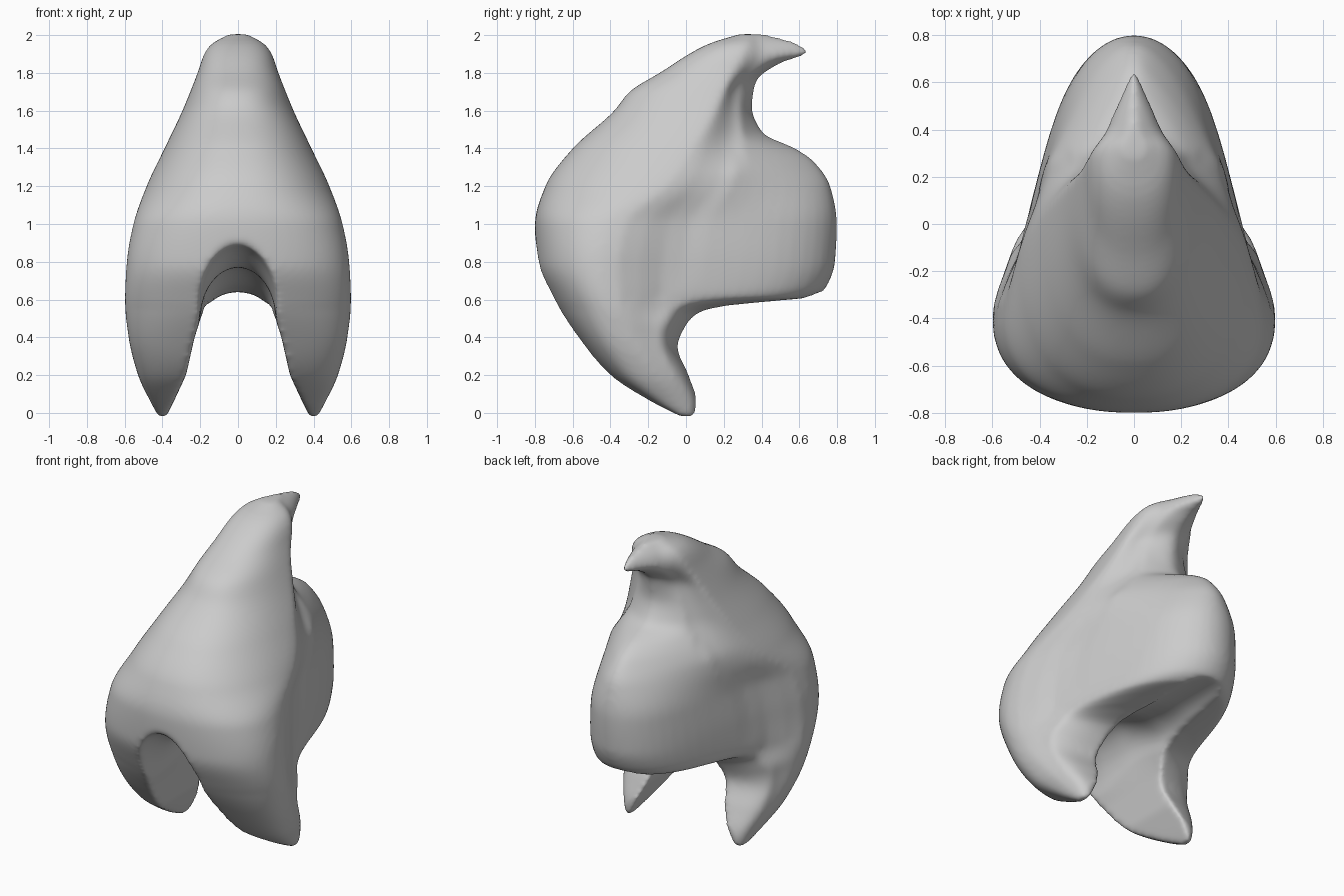
import bpy, bmesh
from math import sin, cos, pi, copysign

cube = bpy.data.objects.get("Cube")
if cube:
    bpy.data.objects.remove(cube, do_unlink=True)

SIDES = 64
LEVELS = 110


def curve(points):
    """Smooth function through the points that never overshoots them."""
    pairs = list(zip(points, points[1:]))
    rise = [(b[1] - a[1]) / (b[0] - a[0]) for a, b in pairs]
    slope = [rise[0]]
    for p, q in zip(rise, rise[1:]):
        slope.append(2 * p * q / (p + q) if p * q > 0 else 0)
    slope.append(rise[-1])

    def value(z):
        i = 0
        while i < len(pairs) - 1 and z > pairs[i][1][0]:
            i += 1
        (za, a), (zb, b) = pairs[i]
        h = zb - za
        t = min(max((z - za) / h, 0), 1)
        ease = t * t * (3 - 2 * t)
        return (a + (b - a) * ease + h * t * (1 - t)
                * (slope[i] * (1 - t) - slope[i + 1] * t))
    return value


def loft(name, rings):
    bm = bmesh.new()
    rings = [[bm.verts.new(p) for p in ring] for ring in rings]
    for low, high in zip(rings, rings[1:]):
        n = len(low)
        for i in range(n):
            j = (i + 1) % n
            bm.faces.new((low[i], low[j], high[j], high[i]))
    bm.faces.new(rings[0])
    bm.faces.new(rings[-1])
    bmesh.ops.recalc_face_normals(bm, faces=bm.faces)
    mesh = bpy.data.meshes.new(name)
    bm.to_mesh(mesh)
    bm.free()
    obj = bpy.data.objects.new(name, mesh)
    bpy.context.collection.objects.link(obj)
    return obj


# Side outline: y of the front and back edges by height
front_y = curve([(-.02, -.04), (.05, -.18), (.2, -.41), (.4, -.58), (.6, -.71), (.8, -.79),
                 (1, -.8), (1.2, -.745), (1.4, -.6), (1.6, -.38), (1.7, -.3), (1.8, -.14),
                 (1.95, .11), (2.005, .28)])
back_y = curve([(-.02, .06), (.05, .08), (.2, .03), (.35, -.03), (.45, .01), (.53, .09),
                (.575, .3), (.605, .66), (.66, .74), (.8, .79), (1, .8), (1.2, .765),
                (1.33, .68), (1.4, .58), (1.48, .41), (1.62, .35), (1.75, .37), (1.86, .52),
                (1.9, .65), (1.95, .61), (2.005, .42)])

# Widest line and waist: their y, then the half widths
mid_y = curve([(-.02, 0), (.2, -.18), (.45, -.34), (.75, -.42), (1, -.38), (1.2, -.15),
               (1.5, .08), (1.7, .19), (2, .33)])
waist_y = curve([(-.02, .03), (.2, -.07), (.4, -.13), (.6, -.04), (1, .08), (1.2, .22),
                 (1.4, .3), (1.7, .28), (1.9, .43), (2, .38)])
width = curve([(-.02, .425), (.05, .46), (.2, .53), (.4, .58), (.6, .6), (.8, .59), (1, .555),
               (1.2, .485), (1.4, .39), (1.6, .295), (1.8, .215), (1.9, .18), (1.95, .145),
               (2.005, .05)])
waist_share = curve([(0, .98), (.45, .9), (.6, .78), (1, .76), (1.25, .8), (1.5, .6), (2, .56)])
back_share = curve([(0, .94), (.45, .68), (.6, .45), (1, .45), (1.4, .2), (1.7, .22), (1.9, .1)])


def section(z):
    """Rounded front, a soft waist behind the widest line, then a blunt rear."""
    front, back, mid, w = front_y(z), back_y(z), mid_y(z), width(z)
    waist = min(max(waist_y(z), mid + 0.01), back - 0.01)
    waist_w, back_w = w * waist_share(z), w * back_share(z)
    e = min(0.86, 0.42 + 0.8 * max(z, 0))
    pts = []
    for i in range(SIDES):
        a = 2 * pi * (i + 0.5) / SIDES
        c, s = cos(a), sin(a)
        if s < 0:
            x, y = w * abs(c) ** e, mid - (mid - front) * abs(s) ** e
        else:
            y = mid + (back - mid) * s
            if y < waist:
                t = (y - mid) / (waist - mid)
                x = w + (waist_w - w) * t * t * (3 - 2 * t)
            else:
                x = waist_w + (back_w - waist_w) * (y - waist) / (back - waist)
            x *= (1 - s ** 8) ** 0.5
        pts.append((copysign(x, c), y, z))
    return pts


# Passage between the legs: ceiling height, arch rise and half width by y
ceiling = curve([(-1, .94), (-.75, .88), (-.5, .77), (-.25, .77), (.1, .67), (.35, .64), (1, .64)])
arch_rise = curve([(-1, .42), (-.5, .28), (.1, .15), (1, .1)])
arch_w = curve([(-1, .23), (-.5, .2), (1, .16)])


def arch(y):
    top, h, w = ceiling(y), arch_rise(y), arch_w(y)
    pts = [(w * cos(pi * i / 20), y, top - h + h * sin(pi * i / 20)) for i in range(21)]
    side = [(0.23, 0.4), (0.275, 0.2), (0.345, 0.05), (0.42, -0.1)]
    return (pts + [(-x, y, z) for x, z in side]
            + [(x, y, z) for x, z in reversed(side)])


# Shell, legs, rear block and hooked crest as one rising form
body = loft("shell_body", [section(-0.02 + 2.025 * i / LEVELS) for i in range(LEVELS + 1)])
passage = loft("passage_cutter", [arch(-1 + i / 20) for i in range(41)])
passage.hide_render = True

# Cut the passage, then soften the edges
cut = body.modifiers.new("passage", "BOOLEAN")
cut.operation = "DIFFERENCE"
cut.solver = "EXACT"
cut.object = passage
remesh = body.modifiers.new("skin", "REMESH")
remesh.mode = "VOXEL"
remesh.voxel_size = 0.016
blend = body.modifiers.new("blend", "SMOOTH")
blend.factor = 0.5
blend.iterations = 12

bpy.context.view_layer.update()
graph = bpy.context.evaluated_depsgraph_get()
skin = bpy.data.meshes.new_from_object(body.evaluated_get(graph))
body.modifiers.clear()
body.data = skin
bpy.data.objects.remove(passage, do_unlink=True)
skin.shade_smooth()

# Plain grey finish
grey = bpy.data.materials.new("light_grey")
grey.use_nodes = True
colour = (0.6, 0.6, 0.6, 1)
grey.diffuse_color = colour
grey.node_tree.nodes["Principled BSDF"].inputs["Base Color"].default_value = colour
skin.materials.clear()
skin.materials.append(grey)
